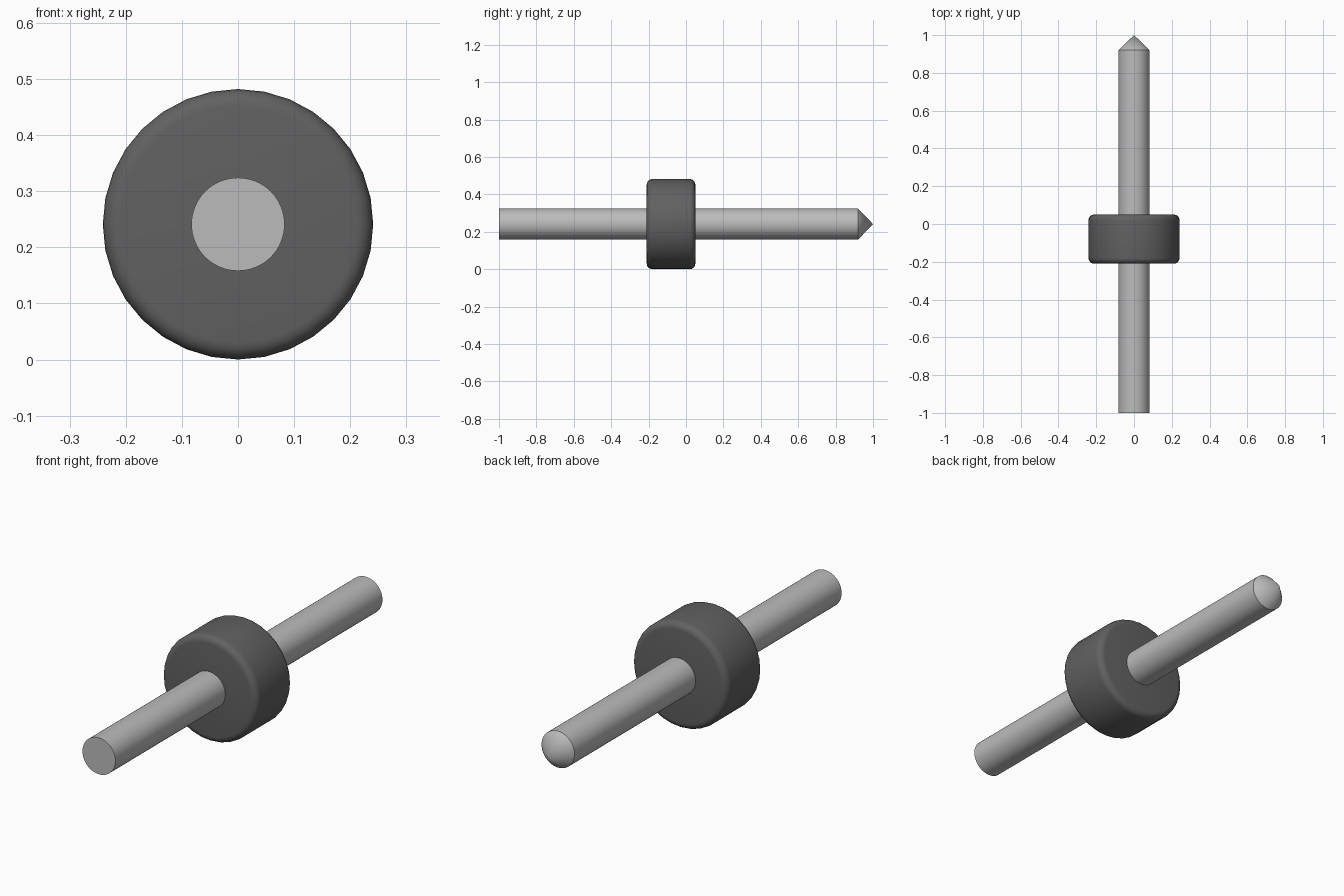
import bpy, bmesh, math
from mathutils import Matrix, Vector

cube = bpy.data.objects.get("Cube")
if cube:
    bpy.data.objects.remove(cube, do_unlink=True)

AXIS_Z = 0.241


def material(name, grey):
    mat = bpy.data.materials.new(name)
    mat.use_nodes = True
    colour = (grey, grey, grey, 1)
    mat.diffuse_color = colour
    mat.node_tree.nodes["Principled BSDF"].inputs["Base Color"].default_value = colour
    return mat


def lathe(name, profile, mat, sides):
    """Spin (radius, y) points around the lengthwise axis."""
    bm = bmesh.new()
    verts = [bm.verts.new((0, y, r)) for r, y in profile]
    edges = [bm.edges.new(pair) for pair in zip(verts, verts[1:])]
    bmesh.ops.spin(bm, geom=verts + edges, cent=(0, 0, 0), axis=(0, 1, 0),
                   angle=math.tau, steps=sides, use_duplicate=False)
    bmesh.ops.remove_doubles(bm, verts=bm.verts, dist=0.0005)
    bmesh.ops.recalc_face_normals(bm, faces=bm.faces)
    bmesh.ops.translate(bm, verts=bm.verts, vec=(0, 0, AXIS_Z))
    mesh = bpy.data.meshes.new(name)
    bm.to_mesh(mesh)
    bm.free()
    mesh.materials.append(mat)
    obj = bpy.data.objects.new(name, mesh)
    bpy.context.collection.objects.link(obj)
    bpy.ops.object.select_all(action="DESELECT")
    obj.select_set(True)
    bpy.context.view_layer.objects.active = obj
    bpy.ops.object.shade_smooth_by_angle(angle=math.radians(35))
    return obj


steel = material("light_steel", 0.5)
rubber = material("dark_grey", 0.12)

# Rod with a flat front end and a conical back point
R = 0.083
lathe("pointed_rod", [(0, -1), (R, -1), (R, 0.92), (0, 1)], steel, 64)

# Collar with rounded rims
RADIUS, FRONT, BACK, RIM = 0.241, -0.21, 0.05, 0.03
arc = [math.radians(a) for a in range(0, 91, 18)]
front_rim = [(RADIUS - RIM + RIM * math.sin(a), FRONT + RIM - RIM * math.cos(a)) for a in arc]
back_rim = [(r, FRONT + BACK - y) for r, y in reversed(front_rim)]
lathe("collar", [(0, FRONT)] + front_rim + back_rim + [(0, BACK)], rubber, 32)
